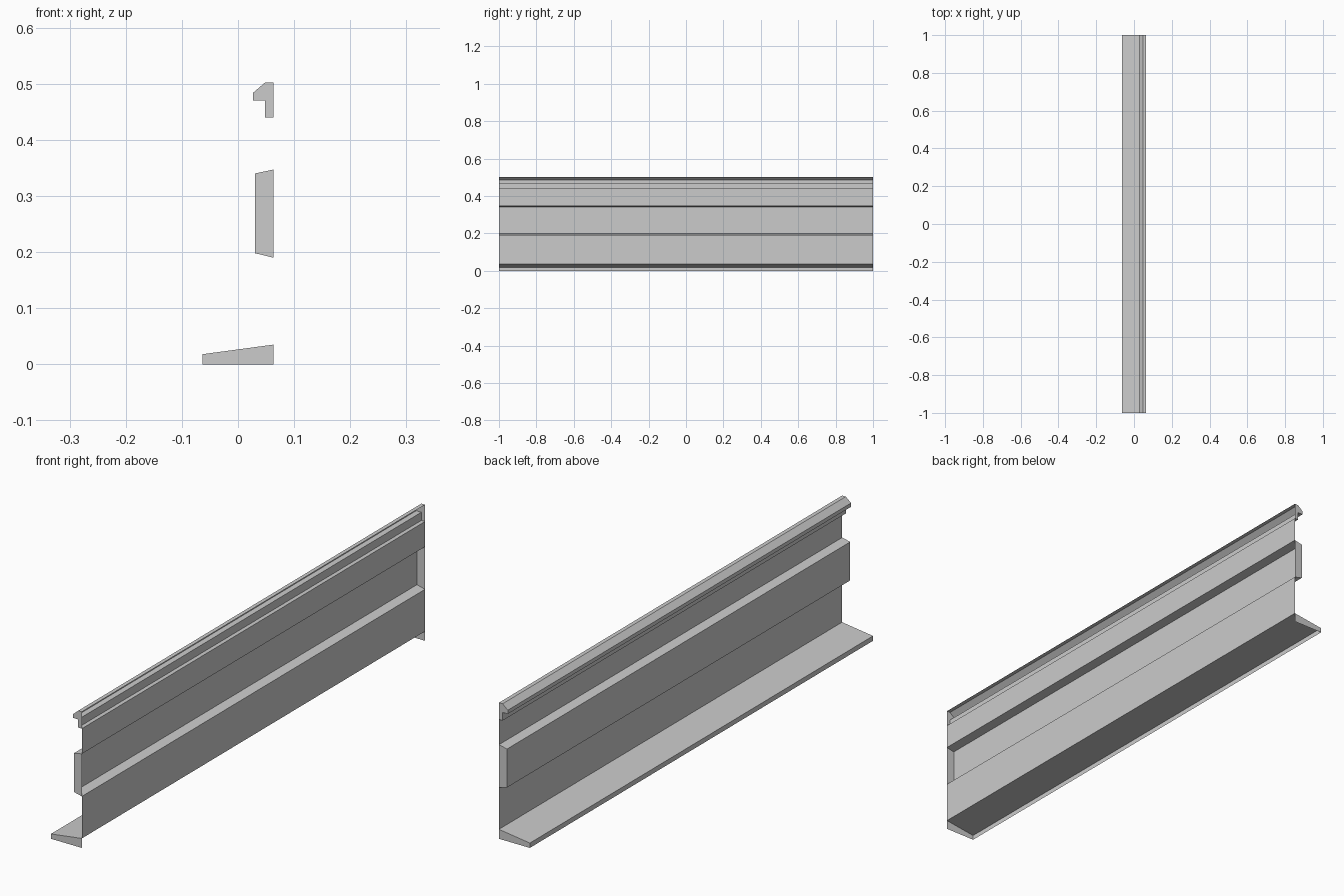
import bpy
import bmesh

cube = bpy.data.objects.get("Cube")
if cube:
    bpy.data.objects.remove(cube, do_unlink=True)

grey = bpy.data.materials.new("plain grey")
grey.use_nodes = True
colour = (0.6, 0.6, 0.6, 1)
grey.diffuse_color = colour
grey.node_tree.nodes["Principled BSDF"].inputs["Base Color"].default_value = colour

BACK = 0.063   # open back plane, where the flat wall sits
HALF = 1.0     # half the length along y


def strip(name, profile, caps=(), corner=None):
    """Sweep an open (x, z) profile along y; caps close its two ends."""
    bm = bmesh.new()
    near, far = ([bm.verts.new((x, y, z)) for x, z in profile]
                 for y in (-HALF, HALF))
    for i in range(len(profile) - 1):
        bm.faces.new((near[i], near[i + 1], far[i + 1], far[i]))
    if caps:
        for ring, y, flip in ((near, -HALF, True), (far, HALF, False)):
            extra = [bm.verts.new((corner[0], y, corner[1]))] if corner else []
            for cap in caps:
                loop = [ring[i] for i in cap] + extra
                bm.faces.new(loop if not flip else loop[::-1])
    # Outward is the side facing away from the open back
    for f in bm.faces:
        f.normal_update()
    mesh = bpy.data.meshes.new(name)
    for f in bm.faces:
        n = f.normal
        if abs(n.y) > 0.5 and n.y * f.calc_center_median().y < 0:
            f.normal_flip()
        elif abs(n.y) < 0.5 and n.x > 1e-4:
            f.normal_flip()
    bm.to_mesh(mesh)
    bm.free()
    mesh.materials.append(grey)
    obj = bpy.data.objects.new(name, mesh)
    bpy.context.collection.objects.link(obj)
    return obj


# Sloping foot, open underneath and behind
strip("sloping_foot", [(-BACK, 0), (-BACK, 0.018), (BACK, 0.035)],
      caps=[(0, 1, 2)], corner=(BACK, 0))

# Flat wall below and above the raised panel
strip("lower_wall", [(BACK, 0.035), (BACK, 0.19)])
strip("upper_wall", [(BACK, 0.347), (BACK, 0.44)])

# Raised panel with bevelled long edges, hollow behind
strip("raised_panel",
      [(BACK, 0.19), (0.03, 0.198), (0.03, 0.34), (BACK, 0.347)],
      caps=[(0, 1, 2, 3)])

# Top rail with an overhanging, chamfered lip, hollow behind
strip("top_rail",
      [(BACK, 0.44), (0.048, 0.44), (0.048, 0.47), (0.027, 0.47),
       (0.027, 0.484), (0.048, 0.502), (BACK, 0.502)],
      caps=[(0, 1, 2, 3, 4, 5, 6)])
